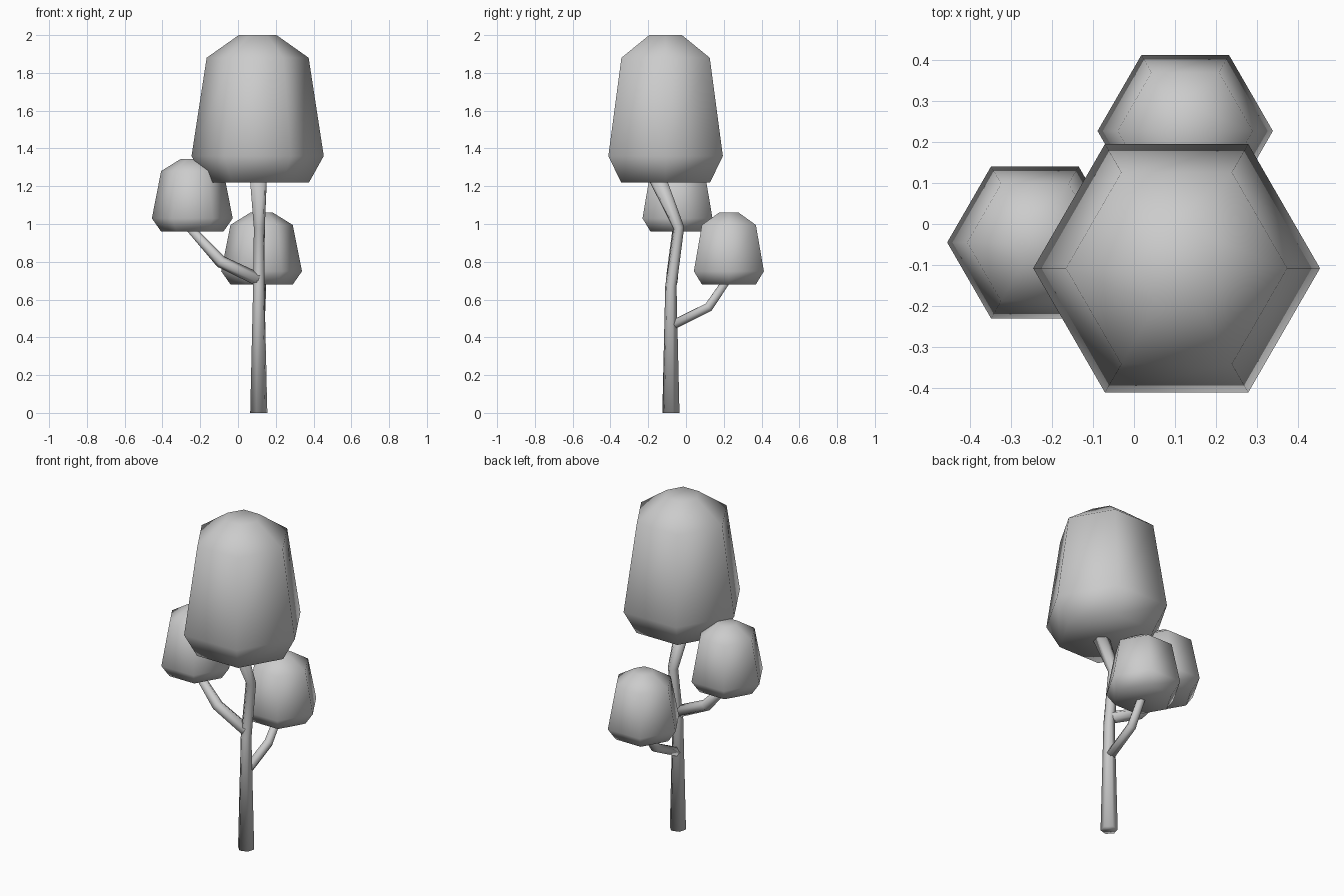
import bpy, bmesh
from math import cos, sin, pi, radians
from mathutils import Vector

if "Cube" in bpy.data.objects:
    bpy.data.objects.remove(bpy.data.objects["Cube"])


def sweep(name, path, radii, sides=6, phase=0.0):
    """Loft polygon rings along a path, cap both ends, shade smooth."""
    pts = [Vector(p) for p in path]
    bm = bmesh.new()
    rings = []
    for i, (p, r) in enumerate(zip(pts, radii)):
        t = Vector((0, 0, 0))
        if i > 0:
            t += (p - pts[i - 1]).normalized()
        if i < len(pts) - 1:
            t += (pts[i + 1] - p).normalized()
        q = Vector((0, 0, 1)).rotation_difference(t.normalized())
        ring = []
        for k in range(sides):
            a = phase + 2 * pi * k / sides
            ring.append(bm.verts.new(p + q @ Vector((r * cos(a), r * sin(a), 0))))
        rings.append(ring)
    for a, b in zip(rings, rings[1:]):
        for k in range(sides):
            n = (k + 1) % sides
            bm.faces.new((a[k], a[n], b[n], b[k]))
    bm.faces.new(rings[0][::-1])
    bm.faces.new(rings[-1])
    bmesh.ops.recalc_face_normals(bm, faces=bm.faces)
    for f in bm.faces:
        f.smooth = True
    me = bpy.data.meshes.new(name)
    bm.to_mesh(me)
    bm.free()
    ob = bpy.data.objects.new(name, me)
    bpy.context.collection.objects.link(ob)
    return ob


def crown(name, x, y, heights, radii):
    """Hexagonal foliage block: underside, widest, shoulder and top rings."""
    sweep(name, [(x, y, z) for z in heights], radii)


# Foliage
small = (0.165, 0.214, 0.165, 0.06)
crown("main_crown", 0.104, -0.108, (1.22, 1.36, 1.88, 2.0), (0.272, 0.35, 0.27, 0.10))
crown("left_crown", -0.242, -0.045, (0.96, 1.03, 1.28, 1.345), small)
crown("back_crown", 0.125, 0.227, (0.68, 0.75, 0.995, 1.06), small)

# Trunk, bending back and then forward into the main crown
sweep("trunk",
      [(0.11, -0.08, 0), (0.11, -0.08, 0.67), (0.113, -0.038, 0.98), (0.108, -0.155, 1.25)],
      (0.047, 0.031, 0.03, 0.047), phase=radians(15))

# Branches
sweep("left_branch",
      [(0.11, -0.075, 0.705), (-0.09, -0.065, 0.80), (-0.26, -0.05, 0.985)],
      (0.035, 0.033, 0.022))
sweep("back_branch",
      [(0.11, -0.07, 0.465), (0.118, 0.12, 0.56), (0.125, 0.215, 0.70)],
      (0.028, 0.028, 0.024))
